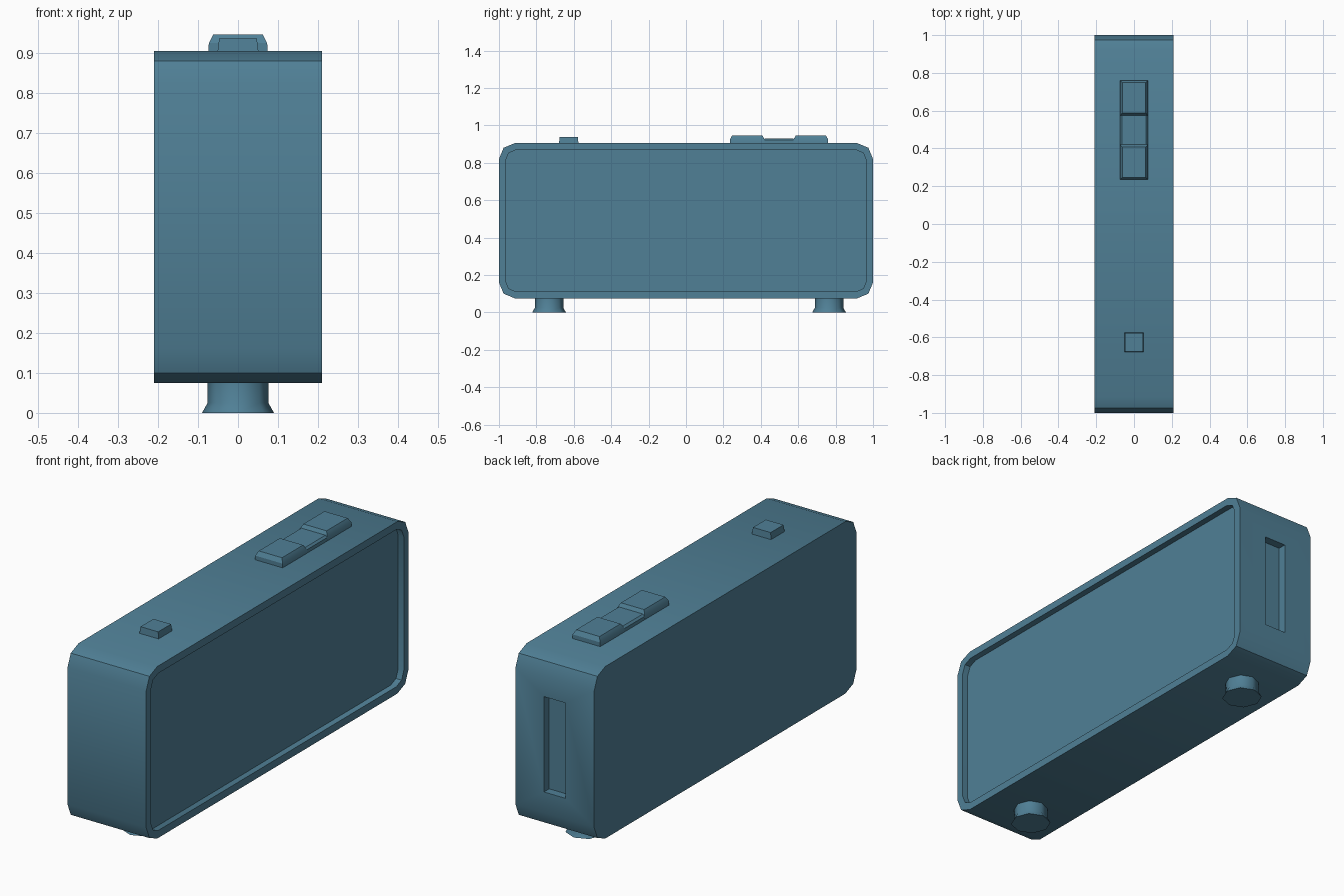
import bpy, bmesh, math

if "Cube" in bpy.data.objects:
    bpy.data.objects.remove(bpy.data.objects["Cube"])

mat = bpy.data.materials.new("slate blue")
mat.diffuse_color = (0.08, 0.215, 0.305, 1)
mat.use_nodes = True
mat.node_tree.nodes["Principled BSDF"].inputs["Base Color"].default_value = mat.diffuse_color


def finish(name, bm, angle=40):
    bmesh.ops.remove_doubles(bm, verts=bm.verts, dist=1e-6)
    me = bpy.data.meshes.new(name)
    bm.to_mesh(me)
    bm.free()
    me.materials.append(mat)
    ob = bpy.data.objects.new(name, me)
    bpy.context.collection.objects.link(ob)
    bpy.ops.object.select_all(action='DESELECT')
    ob.select_set(True)
    bpy.context.view_layer.objects.active = ob
    bpy.ops.object.shade_smooth_by_angle(angle=math.radians(angle))
    return ob


def loft(name, rings, angle=40):
    """Closed solid through a list of rings of points."""
    bm = bmesh.new()
    vr = [[bm.verts.new(p) for p in r] for r in rings]
    n = len(vr[0])
    for a, b in zip(vr, vr[1:]):
        for i in range(n):
            j = (i + 1) % n
            bm.faces.new((a[i], a[j], b[j], b[i]))
    bm.faces.new(vr[0][::-1])
    bm.faces.new(vr[-1])
    bmesh.ops.recalc_face_normals(bm, faces=bm.faces)
    return finish(name, bm, angle)


def rect(y0, y1, hx, z):
    return [(-hx, y0, z), (hx, y0, z), (hx, y1, z), (-hx, y1, z)]


def sink(bm, face, offset):
    new = bmesh.ops.extrude_discrete_faces(bm, faces=[face])["faces"][0]
    bmesh.ops.translate(bm, verts=new.verts, vec=offset)


# Body: rounded rectangle profile extruded along x
HX, ZC, HZ, R = 0.21, 0.49, 0.415, 0.085
profile = []
for k, (sy, sz) in enumerate([(1, 1), (-1, 1), (-1, -1), (1, -1)]):
    for s in range(3):
        a = math.radians(90 * k + 45 * s)
        profile.append((sy * (1 - R) + R * math.cos(a),
                        ZC + sz * (HZ - R) + R * math.sin(a)))
bm = bmesh.new()
left = [bm.verts.new((-HX, y, z)) for y, z in profile]
right = [bm.verts.new((HX, y, z)) for y, z in profile]
n = len(profile)
for i in range(n):
    j = (i + 1) % n
    bm.faces.new((left[i], left[j], right[j], right[i]))
bm.faces.new(left[::-1])
bm.faces.new(right)
bmesh.ops.recalc_face_normals(bm, faces=bm.faces)
bm.normal_update()
panel = next(f for f in bm.faces if f.normal.x > 0.9)
end = next(f for f in bm.faces if f.normal.y > 0.99)

# Recessed front panel inside a thin rim
bmesh.ops.inset_individual(bm, faces=[panel], thickness=0.036, use_even_offset=True)
sink(bm, panel, (-0.03, 0, 0))

# Slot in the rear end
bmesh.ops.inset_individual(bm, faces=[end], thickness=0.1, use_even_offset=True)
for v in end.verts:
    v.co.x = math.copysign(0.058, v.co.x)
    v.co.z = ZC + math.copysign(0.23, v.co.z - ZC)
sink(bm, end, (0, -0.04, 0))
finish("body", bm)

# Long top control: two raised keys with a lower one between
for name, y0, y1 in (("front_key", 0.235, 0.42), ("rear_key", 0.575, 0.76)):
    loft(name, [rect(y0, y1, 0.075, 0.89), rect(y0, y1, 0.073, 0.925),
                rect(y0 + 0.012, y1 - 0.012, 0.062, 0.946)], 25)
loft("middle_key", [rect(0.42, 0.575, 0.075, 0.89), rect(0.42, 0.575, 0.073, 0.921),
                    rect(0.42, 0.575, 0.064, 0.93)], 25)

# Small square button
loft("small_button", [rect(-0.68, -0.574, 0.053, 0.89),
                      rect(-0.676, -0.578, 0.047, 0.937)], 25)

# Flared eight-sided feet
for name, yc in (("front_foot", -0.732), ("rear_foot", 0.765)):
    loft(name, [[(r * math.cos(i * math.pi / 4), yc + r * math.sin(i * math.pi / 4), z)
                 for i in range(8)]
                for r, z in ((0.09, 0), (0.076, 0.025), (0.076, 0.09))], 50)
